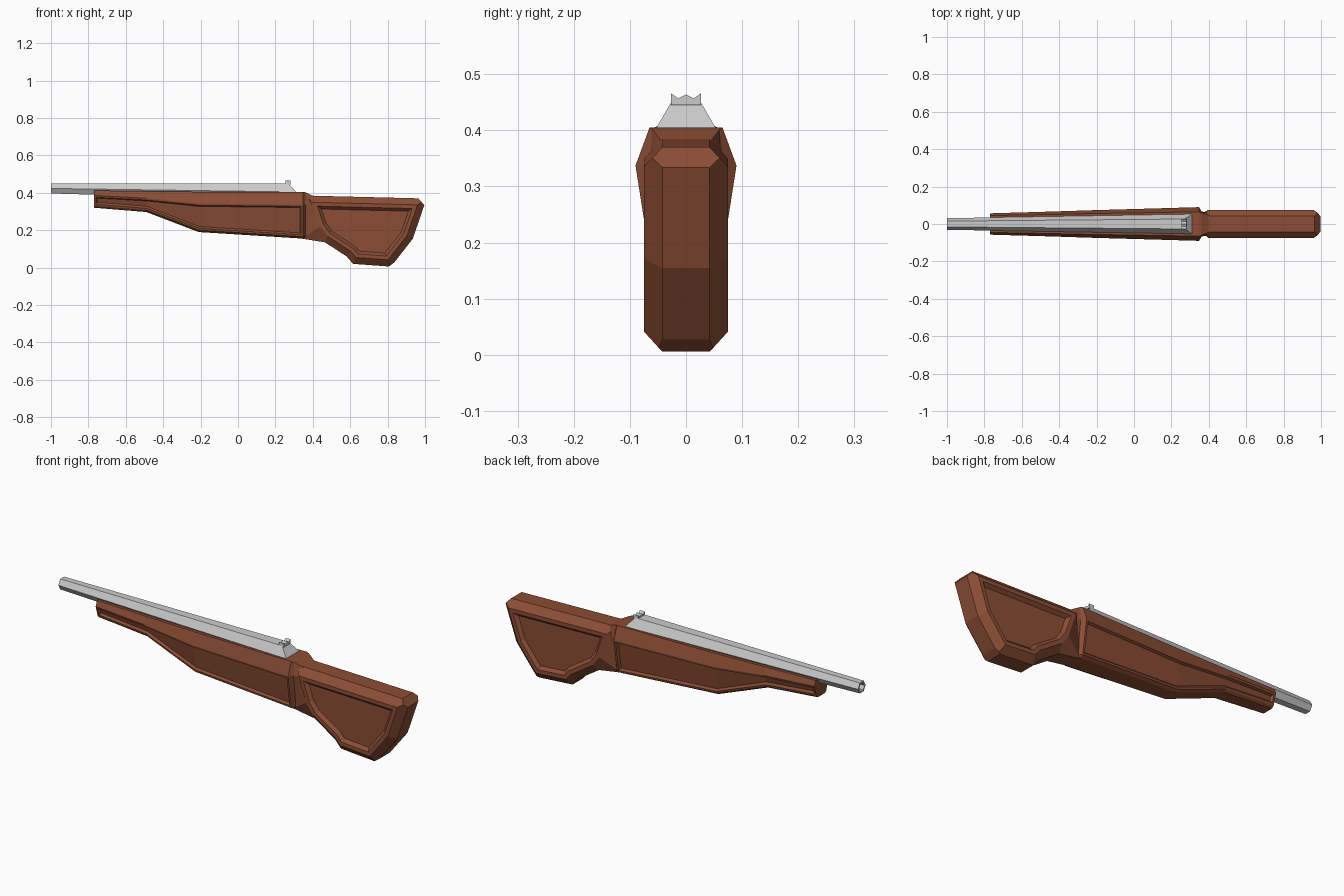
import bpy, bmesh
from math import cos, sin, pi
from mathutils import Vector

if "Cube" in bpy.data.objects:
    bpy.data.objects.remove(bpy.data.objects["Cube"])

wood = bpy.data.materials.new("wood")
wood.diffuse_color = (0.26, 0.075, 0.035, 1)
wood.use_nodes = True
wood.node_tree.nodes["Principled BSDF"].inputs["Base Color"].default_value = wood.diffuse_color


def finish(bm, name, mat=None):
    bmesh.ops.recalc_face_normals(bm, faces=bm.faces)
    me = bpy.data.meshes.new(name)
    bm.to_mesh(me)
    bm.free()
    ob = bpy.data.objects.new(name, me)
    bpy.context.collection.objects.link(ob)
    if mat:
        me.materials.append(mat)
    return ob


def loft(rings):
    """Skin closed rings with quads and cap both ends; returns bmesh, quad grid, caps."""
    bm = bmesh.new()
    vs = [[bm.verts.new(p) for p in r] for r in rings]
    n = len(rings[0])
    grid = [[bm.faces.new((a[i], a[(i + 1) % n], b[(i + 1) % n], b[i])) for i in range(n)]
            for a, b in zip(vs, vs[1:])]
    caps = [bm.faces.new(vs[0]), bm.faces.new(vs[-1])]
    bmesh.ops.recalc_face_normals(bm, faces=bm.faces)
    return bm, grid, caps


def inset(bm, faces, thickness, depth=0.0):
    bmesh.ops.inset_region(bm, faces=faces, thickness=thickness, depth=depth,
                           use_even_offset=True, use_boundary=True)


# Barrel: six-sided taper with a level top, sloped rear and hollow muzzle
def hexagon(x, r, slope=0.0):
    zc = 0.45 - r * sin(pi / 3)
    pts = [(r * cos(i * pi / 3), zc + r * sin(i * pi / 3)) for i in range(6)]
    return [(x + (0.45 - z) * slope, y, z) for y, z in pts]


bm, grid, caps = loft([hexagon(-1.0, 0.031), hexagon(0.27, 0.053, 0.9)])
inset(bm, [caps[0]], 0.008)
inset(bm, [caps[0]], 0.001, -0.06)
finish(bm, "barrel")

# Rear sight: notched plate
notch = [(-0.027, 0.445), (0.027, 0.445), (0.027, 0.466), (0.014, 0.457),
         (0, 0.464), (-0.014, 0.457), (-0.027, 0.466)]
bm, grid, caps = loft([[(x, y, z) for y, z in notch] for x in (0.253, 0.28)])
finish(bm, "rear_sight")


# Fore-end with neck: lofted sections, recessed side panels
def section(x, top, side, bottom, w, wtop):
    half = [(wtop, top), (w, side), (0.7 * w, bottom + 0.01), (0.5 * w, bottom)]
    return [(x, y, z) for y, z in half] + [(x, -y, z) for y, z in reversed(half)]


bm, grid, caps = loft([
    section(-0.77, 0.412, 0.386, 0.32, 0.057, 0.045),
    section(-0.49, 0.408, 0.371, 0.297, 0.065, 0.05),
    section(-0.21, 0.405, 0.343, 0.19, 0.074, 0.056),
    section(0.348, 0.405, 0.337, 0.155, 0.09, 0.065),
    section(0.362, 0.402, 0.337, 0.155, 0.066, 0.06),
    section(0.41, 0.378, 0.335, 0.15, 0.062, 0.042)])
for col in (1, 5):
    panel = [row[col] for row in grid[:3]]
    inset(bm, panel, 0.01)
    inset(bm, panel, 0.008, -0.011)
finish(bm, "fore_end", wood)

# Butt stock: chamfered slab with recessed panels on both sides
outline = [(0.365, 0.385), (1.008, 0.369), (0.935, 0.155), (0.818, 0.005), (0.615, 0.02),
           (0.58, 0.06), (0.465, 0.135), (0.34, 0.155)]
bm, grid, caps = loft([[(x, y, z) for x, z in outline] for y in (-0.042, 0.042)])
for cap in caps:
    inset(bm, [cap], 0.035, 0.033)
    for v in cap.verts:                      # hollow at the wrist
        if v.co.x < 0.44 and v.co.z < 0.26:
            v.co.x, v.co.z = 0.44, 0.22
    inset(bm, [cap], 0.02)
    inset(bm, [cap], 0.015, -0.016)

# Clip the heel and toe corners
for (x0, z0), (x1, z1) in (((0.965, 0.37), (0.995, 0.335)), ((0.835, 0.027), (0.805, 0.005))):
    normal = Vector((z0 - z1, 0, x1 - x0)).normalized()
    cut = bmesh.ops.bisect_plane(bm, geom=bm.verts[:] + bm.edges[:] + bm.faces[:],
                                 plane_co=(x0, 0, z0), plane_no=normal, clear_outer=True)
    edges = [e for e in cut["geom_cut"] if isinstance(e, bmesh.types.BMEdge)]
    bmesh.ops.holes_fill(bm, edges=edges)
finish(bm, "butt_stock", wood)
